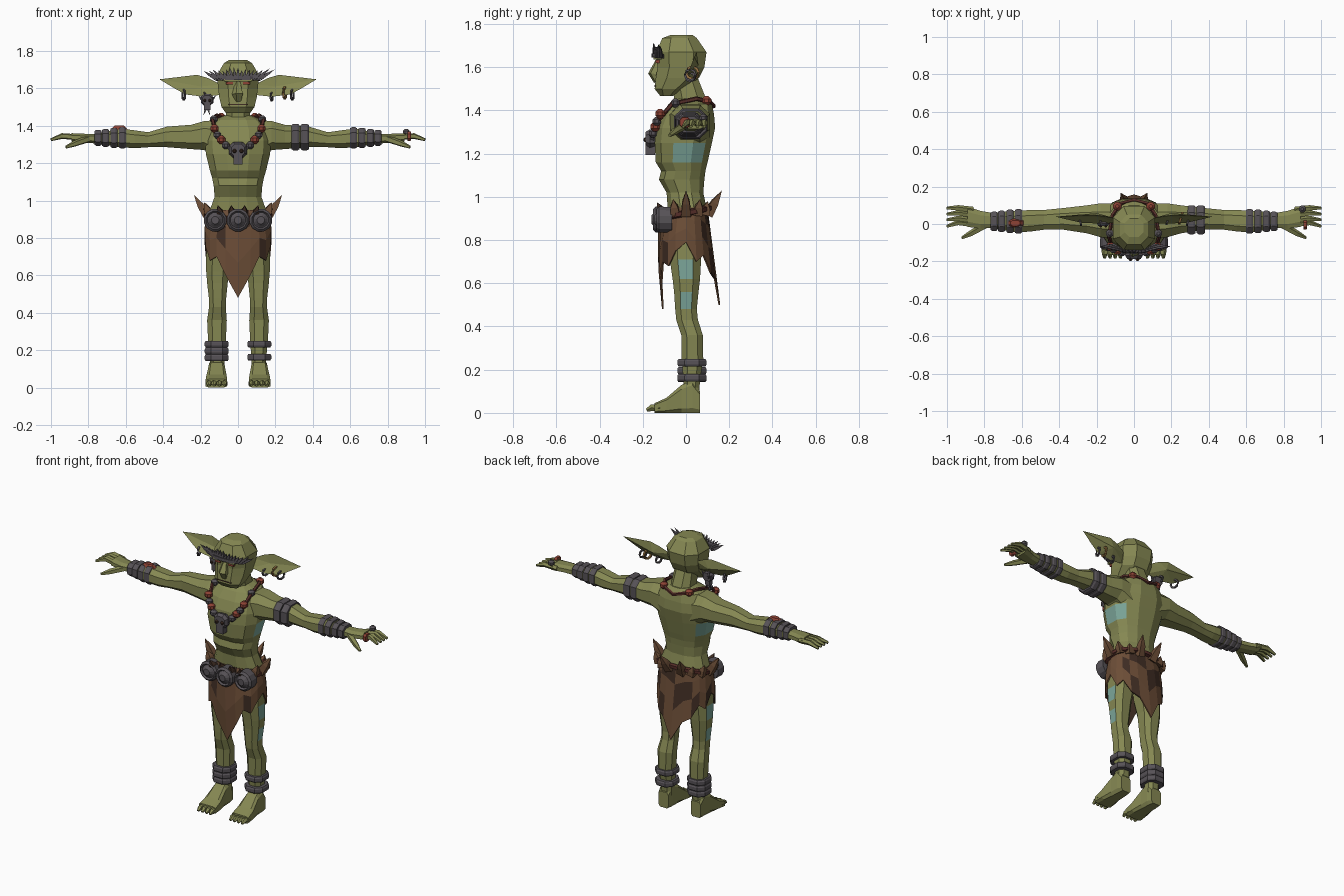
import bpy, bmesh, random
from math import sin, cos, pi, tau, copysign
from mathutils import Vector

random.seed(4)
cube = bpy.data.objects.get("Cube")
if cube:
    bpy.data.objects.remove(cube, do_unlink=True)


def material(name, r, g, b):
    m = bpy.data.materials.new(name)
    m.use_nodes = True
    m.diffuse_color = (r, g, b, 1)
    m.node_tree.nodes["Principled BSDF"].inputs["Base Color"].default_value = (r, g, b, 1)
    return m


SKIN = material("olive skin", .235, .245, .085)
PAINT = material("pale blue body paint", .2, .38, .32)
HIDE = material("brown hide", .15, .075, .038)
DARK = material("dark hide", .05, .026, .017)
METAL = material("grey metal", .095, .085, .095)
RED = material("red bead", .27, .055, .035)
STRAP = material("dark red leather", .09, .026, .021)
GOLD = material("dull gold", .33, .18, .06)


# --- geometry helpers: each returns (verts, faces) ---
def bridge(n, rows, closed=False, caps=True):
    faces = []
    for r in range(rows if closed else rows - 1):
        a, b = r * n, (r + 1) % rows * n
        faces += [(a + i, a + (i + 1) % n, b + (i + 1) % n, b + i) for i in range(n)]
    if caps and not closed:
        faces += [tuple(range(n))[::-1], tuple(range((rows - 1) * n, rows * n))]
    return faces


def loft(axis, rings, n=8, p=.8):
    """Rings are (position on axis, low, high, low, high)."""
    verts = []
    k = cos(pi / n)
    for t, u0, u1, v0, v1 in rings:
        for i in range(n):
            a = (i + .5) * tau / n
            c, s = (copysign(abs(q / k) ** p, q) for q in (cos(a), sin(a)))
            u = (u0 + u1 + c * (u1 - u0)) / 2
            v = (v0 + v1 + s * (v1 - v0)) / 2
            verts.append({"x": (t, u, v), "y": (u, t, v), "z": (u, v, t)}[axis])
    return verts, bridge(n, len(rings))


def box(x0, x1, y0, y1, z0, z1):
    return loft("z", [(z, x0, x1, y0, y1) for z in (z0, z1)], 4)


def band(axis, t0, t1, *size):
    grow = (t1 - t0) * .15
    small = [s + (grow if i % 2 == 0 else -grow) for i, s in enumerate(size)]
    step = (t1 - t0) / 4
    return loft(axis, [(t0, *small), (t0 + step, *size), (t1 - step, *size), (t1, *small)])


def tube(pts, radii, n=5, closed=False):
    pts = [Vector(q) for q in pts]
    if not isinstance(radii, (list, tuple)):
        radii = [radii] * len(pts)
    verts, last = [], len(pts) - 1
    for j, q in enumerate(pts):
        before = pts[j - 1] if j or closed else q
        after = pts[(j + 1) % len(pts)] if j < last or closed else q
        d = (after - before).normalized()
        up = Vector((0, 1, 0)) if abs(d.z) > .8 else Vector((0, 0, 1))
        side = d.cross(up).normalized()
        other = side.cross(d)
        for i in range(n):
            a = (i + .5) * tau / n
            verts.append(q + radii[j] * (side * cos(a) + other * sin(a)))
    return verts, bridge(n, len(pts), closed)


def spike(base, tip, r):
    mid = Vector(base).lerp(Vector(tip), .5)
    return tube([base, mid, tip], [r, r * .75, 0], 4)


def hoop(x, y, z, r, thick):
    return tube([(x + .3 * r * cos(i * tau / 8), y + r * cos(i * tau / 8), z + r * sin(i * tau / 8))
                 for i in range(8)], thick, 4, True)


def ball(x, y, z, r):
    return loft("z", [(z + h * r, x - w * r, x + w * r, y - w * r, y + w * r)
                      for h, w in ((-1, .4), (-.4, 1), (.4, 1), (1, .4))], 8, 1)


def build(name, mats, *parts, s=1, paint=None, recalc=True):
    mats = mats if isinstance(mats, list) else [mats]
    bm = bmesh.new()
    for verts, faces in parts:
        vs = [bm.verts.new((v[0] * s, v[1], v[2])) for v in verts]
        for f in faces:
            bm.faces.new([vs[i] for i in f])
    bmesh.ops.remove_doubles(bm, verts=bm.verts, dist=.0001)
    if recalc:
        bmesh.ops.recalc_face_normals(bm, faces=bm.faces)
    bm.normal_update()
    for f in bm.faces:
        f.material_index = paint(f.calc_center_median(), f.normal) if paint else 0
    me = bpy.data.meshes.new(name)
    bm.to_mesh(me)
    bm.free()
    for m in mats:
        me.materials.append(m)
    ob = bpy.data.objects.new(name, me)
    bpy.context.scene.collection.objects.link(ob)
    return ob


def skull(name, x, y, z, r):
    build(name, METAL,
          loft("y", [(y + d * r, x - w * r, x + w * r, z - w * r * .8, z + w * r)
                     for d, w in ((-.6, .75), (-.2, 1), (.5, .8))]),
          box(x - r / 2, x + r / 2, y - r * .6, y + r * .3, z - r * 1.5, z - r * .5),
          *[spike((x + e * r * .7, y, z), (x + e * r * 1.4, y, z + r * .8), r * .3) for e in (-1, 1)])
    build(name + "_sockets", DARK,
          *[ball(x + e * r * .4, y - r * .6, z, r * .22) for e in (-1, 1)])


# --- torso, neck and head ---
torso = [(.8, .14, -.08, .08), (.95, .15, -.085, .095), (1.02, .125, -.09, .08),
         (1.08, .13, -.125, .085), (1.12, .138, -.115, .09), (1.16, .15, -.14, .1),
         (1.25, .172, -.145, .12), (1.32, .175, -.14, .135), (1.38, .165, -.115, .13),
         (1.43, .13, -.08, .12), (1.455, .07, -.045, .1)]
build("torso", [SKIN, PAINT], loft("z", [(z, -w, w, a, b) for z, w, a, b in torso], 12),
      paint=lambda c, n: int(abs(n.x) > .7 and c.y > -.04 and 1.16 < c.z < 1.25))
neck = [(1.38, .08, -.07, .11), (1.45, .066, -.055, .095), (1.55, .06, -.065, .055)]
build("neck", SKIN, loft("z", [(z, -w, w, a, b) for z, w, a, b in neck]))
head = [(1.468, .065, -.12, -.06), (1.5, .088, -.145, -.01), (1.55, .1, -.14, .06),
        (1.6, .106, -.132, .085), (1.67, .113, -.138, .095), (1.735, .075, -.11, .05),
        (1.75, .05, -.07, .03)]
build("head", SKIN, loft("z", [(z, -w, w, a, b) for z, w, a, b in head]))
build("nose", SKIN, tube([(0, -.125, 1.635), (0, -.145, 1.57), (0, -.13, 1.535)], [.014, .032, .02]))
build("mouth", DARK, box(-.05, .05, -.147, -.13, 1.51, 1.515))
build("eyes", RED, *[box(*sorted((e * .028, e * .065)), -.142, -.11, 1.62, 1.634) for e in (-1, 1)])
build("brow", SKIN, box(-.075, .075, -.15, -.1, 1.636, 1.65))

# --- spiky headband ---
build("headband", METAL, tube([(-.115, -.11, 1.65), (-.06, -.145, 1.655), (0, -.15, 1.655),
                               (.06, -.145, 1.655), (.115, -.11, 1.65)], .014, 4))
spikes = []
for i in range(17):
    f = i / 8 - 1
    x, y = .12 * f, -.146 + .03 * f * f
    length = random.uniform(.04, .065) + .03 * f * f
    spikes.append(spike((x, y, 1.652), (x + length * sin(f), y - .005, 1.652 + length * cos(f)), .013))
build("headband_spikes", METAL, *spikes)

# --- ears: a dished leaf outline ---
outline = [(.09, 1.62), (.16, 1.655), (.22, 1.672), (.42, 1.648),
           (.34, 1.6), (.28, 1.567), (.18, 1.555), (.09, 1.565)]
for side, s in (("left", 1), ("right", -1)):
    ear = [(x, .02 + (z - 1.6) * .4, z) for x, z in outline]
    ear += [(.2, .04, 1.61), (.2, .058, 1.61)]
    fan = [(i, (i + 1) % 8, c) for i in range(8) for c in (8, 9)]
    build(side + "_ear", SKIN, (ear, fan), s=s)
    build(side + "_ear_hoops", METAL, hoop(.29, .02, 1.565, .025, .007), hoop(.18, .02, 1.555, .02, .007), s=s)
build("gold_earring", GOLD, hoop(.25, .03, 1.575, .028, .008))
skull("earring_skull", -.165, .01, 1.535, .034)
build("earring_bones", METAL, *[spike((-.165, .01, 1.51), (-.165 + d, .01, 1.455), .01) for d in (-.02, .015)])

# --- limbs ---
arm = [(.1, -.08, .11, 1.22, 1.43), (.18, -.07, .11, 1.27, 1.425), (.25, -.05, .1, 1.275, 1.405),
       (.38, -.03, .085, 1.285, 1.395), (.48, -.03, .075, 1.285, 1.365), (.55, -.04, .075, 1.28, 1.375),
       (.63, -.045, .07, 1.285, 1.385), (.76, -.02, .06, 1.305, 1.357), (.82, -.025, .07, 1.31, 1.357),
       (.89, -.015, .092, 1.315, 1.36)]
leg = [(.88, .01, .16, -.08, .08), (.71, .03, .17, -.075, .07), (.62, .05, .17, -.062, .065),
       (.56, .055, .165, -.055, .058), (.48, .063, .156, -.05, .05), (.43, .065, .155, -.045, .055),
       (.36, .06, .165, -.022, .078), (.25, .065, .16, -.02, .08), (.15, .072, .15, -.012, .065),
       (.08, .072, .15, -.012, .06)]
foot = [(.065, .08, .15, 0, .1), (.03, .072, .155, 0, .15), (-.02, .07, .158, 0, .13),
        (-.09, .06, .17, 0, .07), (-.145, .058, .174, 0, .045)]


def leg_paint(c, n):
    return int(abs(n.x) > .85 and abs(c.x) > .13 and (.62 < c.z < .71 or .48 < c.z < .56))


for side, s in (("left", 1), ("right", -1)):
    build(side + "_arm", SKIN, loft("x", arm), s=s)
    fingers = [tube([(.86, y, 1.338), (.94, y + .01, 1.345), (1, y + d, 1.325)], [.017, .016, .008])
               for y, d in ((.075, .01), (.048, .005), (.018, .004), (-.003, -.01))]
    thumb = tube([(.8, -.01, 1.33), (.87, -.05, 1.305), (.92, -.075, 1.285)], [.02, .017, .008])
    build(side + "_fingers", SKIN, *fingers, thumb, s=s)
    build(side + "_leg", [SKIN, PAINT], loft("z", leg), s=s, paint=leg_paint)
    toes = [tube([(x, -.12, .022), (x, -.16, .024), (x, -.182, .012)], [.018, .016, .008])
            for x in (.072, .1, .128, .156)]
    build(side + "_foot", SKIN, loft("y", foot, p=.4), *toes, s=s)
    # forearm bands
    build(side + "_forearm_bands", METAL,
          *[band("x", x, x + .036, -.052 + g, .08 - g, 1.278 + g, 1.392 - g)
            for x, g in ((.6, 0), (.645, .003), (.69, .009), (.73, .014))], s=s)

# --- single-sided bands and rings ---
build("upper_arm_band", METAL, *[band("x", x, x + .045, -.055, .1, 1.268, 1.41) for x in (.285, .335)])
build("forearm_stone", RED, loft("z", [(1.38, -.68, -.59, -.02, .03), (1.4, -.66, -.61, -.01, .02)]))
build("finger_ring", RED, band("x", .905, .925, -.03, .02, 1.318, 1.37))
build("finger_stud", METAL, ball(.9, .08, 1.365, .018))
for side, s, levels in (("left", 1, (.215, .145)), ("right", -1, (.215, .178, .142))):
    build(side + "_ankle_bands", METAL,
          *[band("z", z, z + .035, .05, .178, -.04, .095) for z in levels], s=s)

# --- necklace ---
half = [(.07, -.15, 1.3), (.12, -.125, 1.36), (.135, -.065, 1.43),
        (.115, .05, 1.455), (.07, .11, 1.44)]
loop = [(0, -.155, 1.265)] + half + [(0, .128, 1.42)] + [(-x, y, z) for x, y, z in half[::-1]]
build("necklace_cord", STRAP, tube(loop, .011, 5, True))
build("necklace_beads", RED, *[ball(e * x, y, z, .022) for e in (-1, 1)
                              for x, y, z in ((.125, -.12, 1.385), (.09, -.142, 1.325), (.09, .095, 1.445))])
build("necklace_studs", METAL, *[ball(e * x, y, z, .02) for e in (-1, 1)
                                 for x, y, z in ((.11, -.135, 1.35), (.065, -.152, 1.295), (.13, -.05, 1.435))])
skull("necklace_skull", 0, -.158, 1.265, .048)


# --- ragged hide kilt ---
def around(theta, z):
    d = .95 - z
    front = .095 + min(d, .12) * .3 - max(0, d - .25) * .09
    depth = front if cos(theta) > 0 else .1 + d * .13
    x, y = sin(theta), -cos(theta)
    return ((.16 + min(d, .1) * .2) * copysign(abs(x) ** .85, x), depth * copysign(abs(y) ** .85, y), z)


hem = [.48, .6, .7, .68, .75, .79, .7, .73, .65, .62, .5]
hem += hem[-2:0:-1]
rows = [[around(i * tau / 20, h + (.95 - h) * f) for i, h in enumerate(hem)] for f in (0, .4, .75, 1)]
kilt = build("kilt", [HIDE, DARK], (sum(rows, []), bridge(20, 4, caps=False)), recalc=False,
             paint=lambda c, n: int(random.random() < .22))
shell = kilt.modifiers.new("thickness", "SOLIDIFY")
shell.thickness, shell.offset, shell.material_offset = .008, -1, 1

# hide points standing above the belt
points, dark_points = [], []
for deg, out, top in ((90, .07, 1.03), (65, .03, .99), (118, .03, .99), (168, .07, 1.03), (145, .02, .98)):
    for e in (-1, 1):
        base = Vector(around(e * deg * pi / 180, .92))
        tip = base + Vector((base.x, base.y, 0)).normalized() * out
        tip.z = top
        points.append(spike(base, tip, .032))
for x in (-.09, -.03, .03, .09):
    dark_points.append(spike((x, -.1, .91), (x * 1.2, -.135, .975), .03))
build("kilt_points", HIDE, *points)
build("kilt_front_points", DARK, *dark_points)

# --- belt with three round plates ---
belt = []
for i in range(20):
    x, y, z = around(i * tau / 20, .93)
    belt.append((x * 1.06, y * 1.08, .925 - .025 * cos(i * tau / 20)))
build("belt", STRAP, tube(belt, .016, 5, True))
for name, x, y in (("left", .122, -.115), ("middle", 0, -.13), ("right", -.122, -.115)):
    profile = ((.05, .058), (-.01, .06), (-.022, .048), (-.012, .04), (-.016, .034), (-.03, .02))
    build(name + "_belt_plate", METAL,
          loft("y", [(y + d, x - r, x + r, .895 - r, .895 + r) for d, r in profile], 12, 1))
